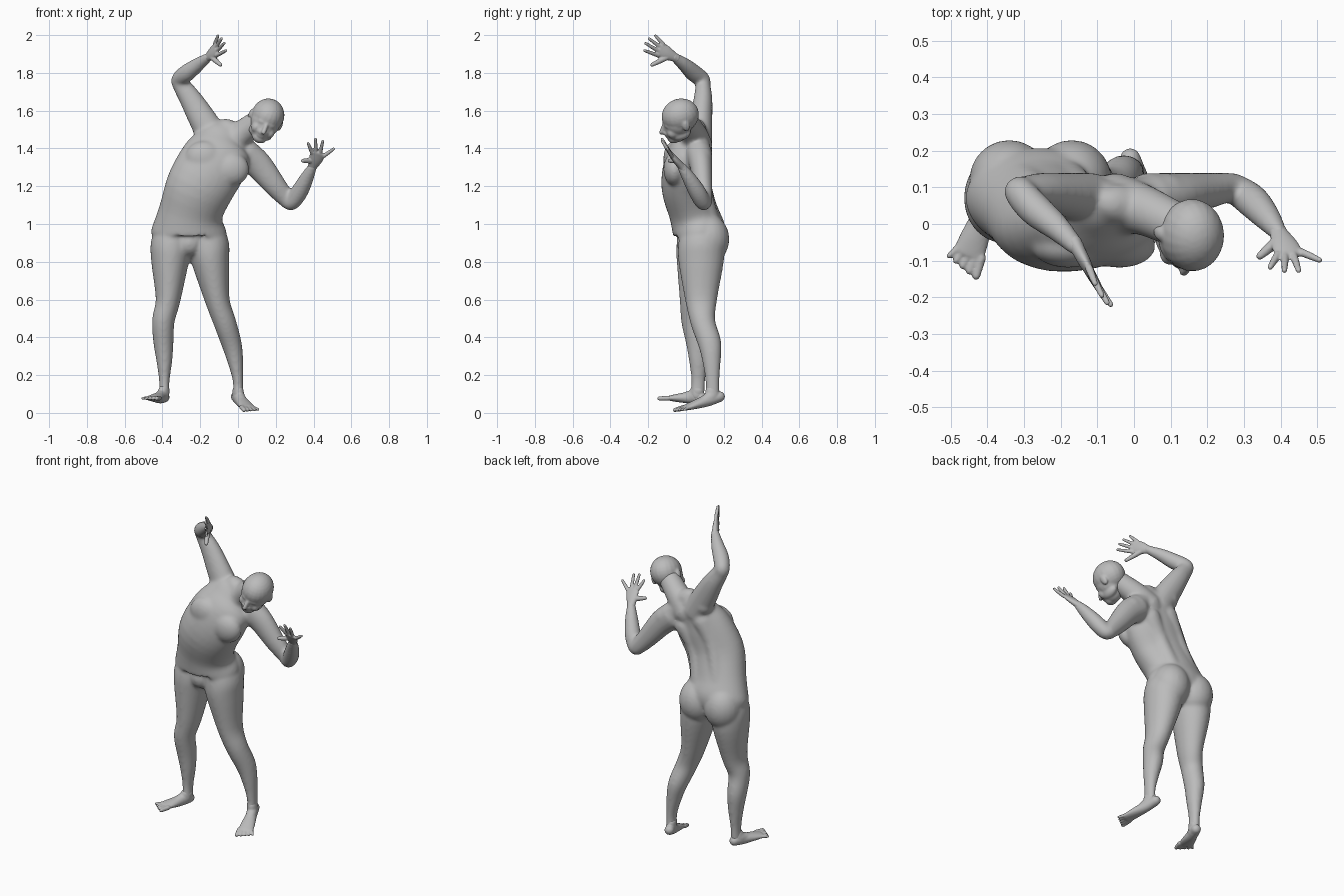
import bpy, bmesh, math
from mathutils import Vector, Matrix

if bpy.data.objects.get("Cube"):
    bpy.data.objects.remove(bpy.data.objects["Cube"])

GREY = (0.5, 0.5, 0.5, 1)
skin = bpy.data.materials.new("grey_skin")
skin.use_nodes = True
skin.diffuse_color = GREY
skin.node_tree.nodes["Principled BSDF"].inputs["Base Color"].default_value = GREY


def spline(before, start, end, after, t):
    """Smooth curve from start to end, aware of its neighbours."""
    slope_in, slope_out = (end - before) / 2, (after - start) / 2
    blend = t*t*(3 - 2*t)
    return (start + (end - start)*blend
            + slope_in*t*(1 - t)**2 - slope_out*t*t*(1 - t))


def resample(points, steps=4):
    padded = [2*points[0] - points[1]] + points + [2*points[-1] - points[-2]]
    curve = [spline(*padded[i:i + 4], k/steps)
             for i in range(len(points) - 1) for k in range(steps)]
    return curve + [points[-1]]


def loft(bm, centres, sizes, ref=(1, 0, 0), sides=24):
    """Closed round-ended tube; each size is a radius or (half width, half depth)."""
    spots = resample([Vector(c) for c in centres])
    radii = resample([Vector(s if isinstance(s, tuple) else (s, s)) for s in sizes])
    last = len(spots) - 1
    rings = []
    for i, (spot, size) in enumerate(zip(spots, radii)):
        tangent = (spots[min(i + 1, last)] - spots[max(i - 1, 0)]).normalized()
        rings.append((spot, tangent, size))

    def cap(ring, sign):
        spot, tangent, size = ring
        angles = [math.radians(a) for a in (25, 45, 65, 80)]
        return [(spot + tangent*sign*min(size)*math.sin(a), tangent, size*math.cos(a))
                for a in angles]
    rings = cap(rings[0], -1)[::-1] + rings + cap(rings[-1], 1)
    loops = []
    for spot, tangent, size in rings:
        across = (Vector(ref) - tangent*tangent.dot(Vector(ref))).normalized()
        normal = tangent.cross(across)
        loops.append([bm.verts.new(spot + across*size.x*math.cos(a) + normal*size.y*math.sin(a))
                      for a in (math.tau*k/sides for k in range(sides))])
    for lower, upper in zip(loops, loops[1:]):
        for k in range(sides):
            j = (k + 1) % sides
            bm.faces.new((lower[k], lower[j], upper[j], upper[k]))
    bm.faces.new(loops[0][::-1])
    bm.faces.new(loops[-1])


def ball(bm, location, radii, frame=Matrix()):
    matrix = frame @ Matrix.Translation(location) @ Matrix.Diagonal((*radii, 1))
    bmesh.ops.create_uvsphere(bm, u_segments=20, v_segments=14, radius=1, matrix=matrix)


def finish(name, bm, voxel, smooth):
    """Fuse the overlapping shells of a part into one smooth surface."""
    bmesh.ops.recalc_face_normals(bm, faces=bm.faces)
    mesh = bpy.data.meshes.new(name)
    bm.to_mesh(mesh)
    bm.free()
    mesh.materials.append(skin)
    part = bpy.data.objects.new(name, mesh)
    bpy.context.collection.objects.link(part)
    fuse = part.modifiers.new("fuse", 'REMESH')
    fuse.mode = 'VOXEL'
    fuse.voxel_size = voxel
    fuse.use_smooth_shade = True
    soften = part.modifiers.new("soften", 'SMOOTH')
    soften.factor = 0.5
    soften.iterations = smooth


# Torso leaning to its left
body = bmesh.new()
loft(body, [(-.26, .07, .92), (-.26, .07, .96), (-.25, .04, 1.06), (-.2, 0, 1.2),
            (-.12, .01, 1.34), (-.07, .04, 1.43), (-.03, .05, 1.48)],
     [(.18, .11), (.2, .14), (.17, .13), (.18, .13), (.18, .12), (.15, .09), (.1, .06)], sides=32)
# Neck and shoulder slopes
loft(body, [(-.05, .05, 1.42), (.02, .04, 1.48), (.13, -.01, 1.56)], [.09, .07, .06])
loft(body, [(-.18, .08, 1.5), (-.06, .06, 1.46), (.09, .08, 1.35)], [.06, .06, .06])
# Muscle ridges beside the spine
for side in (-.06, .06):
    loft(body, [(side - .26, .13, .98), (side - .19, .08, 1.22 - side/3), (side - .11, .08, 1.37 - side/2)],
         [.06, .05, .06])
# Chest, buttocks and groin
for x, z in ((-.18, 1.35), (-.04, 1.29)):
    ball(body, (x, -.06, z), (.1, .06, .09))
for x in (-.34, -.17):
    ball(body, (x, .12, .92), (.11, .11, .13))
ball(body, (-.26, .01, .9), (.07, .06, .07))

# Legs, from deep inside the pelvis to the ankle
LEG = [(.09, .1), (.11, .12), (.1, .12), (.066, .085), (.06, .066), (.054, .062), (.043, .05),
       (.028, .037), (.028, .038)]
loft(body, [(-.32, .07, .99), (-.35, .07, .9), (-.36, .07, .8), (-.37, .05, .6), (-.395, .04, .49),
            (-.395, .06, .38), (-.39, .065, .28), (-.39, .065, .17), (-.39, .06, .09)], LEG)
loft(body, [(-.2, .08, .99), (-.16, .08, .9), (-.145, .08, .8), (-.11, .08, .6), (-.07, .09, .48),
            (-.035, .125, .37), (-.015, .135, .28), (0, .14, .17), (0, .14, .09)], LEG)

# Arms from shoulder to wrist, width running front to back
ARM = [(.07, .08), (.06, .074), (.05, .06), (.04, .047), .043, .046, .037, .024]
RIGHT_WRIST, LEFT_WRIST = (-.155, -.065, 1.885), (.395, -.025, 1.305)
loft(body, [(-.12, .07, 1.44), (-.185, .08, 1.55), (-.25, .09, 1.66), (-.3, .09, 1.735),
            (-.31, .085, 1.765), (-.27, .04, 1.8), (-.21, -.01, 1.845), RIGHT_WRIST], ARM, (0, 1, 0))
loft(body, [(.04, .07, 1.37), (.11, .08, 1.31), (.195, .09, 1.205), (.26, .1, 1.13),
            (.285, .09, 1.115), (.325, .06, 1.17), (.365, .015, 1.245), LEFT_WRIST], ARM, (0, 1, 0))
finish("body", body, .008, 16)

# Head in its own tilted frame: x to its left, y backwards, z to the crown
lateral = Vector((.9, .15, -.4)).normalized()
back = Vector((0, .95, .3))
back = (back - lateral*back.dot(lateral)).normalized()
axes = Matrix((lateral, back, lateral.cross(back))).transposed().to_4x4()
frame = Matrix.Translation((.15, -.025, 1.557)) @ axes
head = bmesh.new()
# Cranium, temples, face, chin, brow, lips, muzzle, nose tip
for y, z, radii in [(0, .02, (.087, .1, .09)), (-.02, -.01, (.08, .08, .08)),
                    (-.04, -.04, (.066, .064, .08)), (-.066, -.09, (.04, .036, .03)),
                    (-.08, 0, (.05, .02, .02)), (-.094, -.07, (.025, .014, .012)),
                    (-.095, -.05, (.03, .02, .02)), (-.12, -.04, (.012, .016, .012))]:
    ball(head, (0, y, z), radii, frame)
# Ears, cheeks and jaw corners
for side in (-1, 1):
    ball(head, (side*.084, .01, -.01), (.012, .02, .03), frame)
    ball(head, (side*.04, -.066, -.045), (.025, .03, .03), frame)
    ball(head, (side*.04, -.025, -.07), (.026, .05, .03), frame)
# Nose bridge
loft(head, [frame @ Vector((0, -.095, 0)), frame @ Vector((0, -.12, -.037))], [.01, .013])
finish("head", head, .0055, 6)


def hand(name, wrist, knuckles, spread, tips, thumb):
    """Palm with four fingers, index first, and a thumb."""
    bm = bmesh.new()
    wrist, knuckles = Vector(wrist), Vector(knuckles)
    palm = knuckles - wrist
    across = Vector(spread)
    across = (across - palm*across.dot(palm)/palm.length_squared).normalized()
    loft(bm, [wrist - palm/5, wrist, wrist + palm/2, knuckles],
         [(.024, .021), (.025, .019), (.037, .017), (.04, .011)], across)

    def finger(base, tip, radius):
        loft(bm, [base, base.lerp(tip, .5), tip.lerp(base, .07)],
             [radius, radius*.9, radius*.7], across, sides=12)
    for i, tip in enumerate(tips):
        finger(knuckles + across*.022*(i - 1.5) - palm*.08, Vector(tip), .011)
    finger(wrist + palm*.35 - across*.018, Vector(thumb), .015)
    finish(name, bm, .004, 2)


hand("right_hand", RIGHT_WRIST, (-.115, -.14, 1.925), (-.1, .35, .93),
     [(-.06, -.225, 1.92), (-.07, -.22, 1.96), (-.085, -.2, 1.985), (-.105, -.165, 2)],
     (-.09, -.185, 1.84))
hand("left_hand", LEFT_WRIST, (.425, -.085, 1.375), (.95, .1, -.25),
     [(.37, -.12, 1.43), (.41, -.13, 1.455), (.45, -.13, 1.445), (.51, -.1, 1.4)],
     (.34, -.09, 1.335))


def foot(name, ankle, heel, toe_root, outward):
    """Foot from heel to ball, with five toes fanned from big to little."""
    bm = bmesh.new()
    ankle, heel, toe_root, outward = map(Vector, (ankle, heel, toe_root, outward))
    sole = toe_root - heel
    forward = sole.normalized()
    loft(bm, [heel, heel + sole*.35, heel + sole*.7, toe_root],
         [.028, .031, (.039, .024), (.044, .015)], outward)
    # Instep
    loft(bm, [ankle, ankle.lerp(heel + sole/4, .8), heel + sole*.6 + Vector((0, 0, .006))],
         [(.028, .037), (.031, .04), (.028, .02)], outward)
    for i in range(5):
        root = toe_root + outward*.018*(i - 2)
        radius = .0135 - .001*i
        tip = root + forward*(.05 - .006*i) + outward*.004*(i - 1)
        loft(bm, [root, tip], [radius, radius*.85], outward, sides=12)
    finish(name, bm, .005, 2)


# Feet, the right one turned out
foot("right_foot", (-.39, .06, .12), (-.39, .08, .083), (-.45, -.08, .078), (-.93, .36, 0))
foot("left_foot", (0, .14, .12), (-.01, .178, .086), (.053, 0, .028), (.93, .33, -.05))
